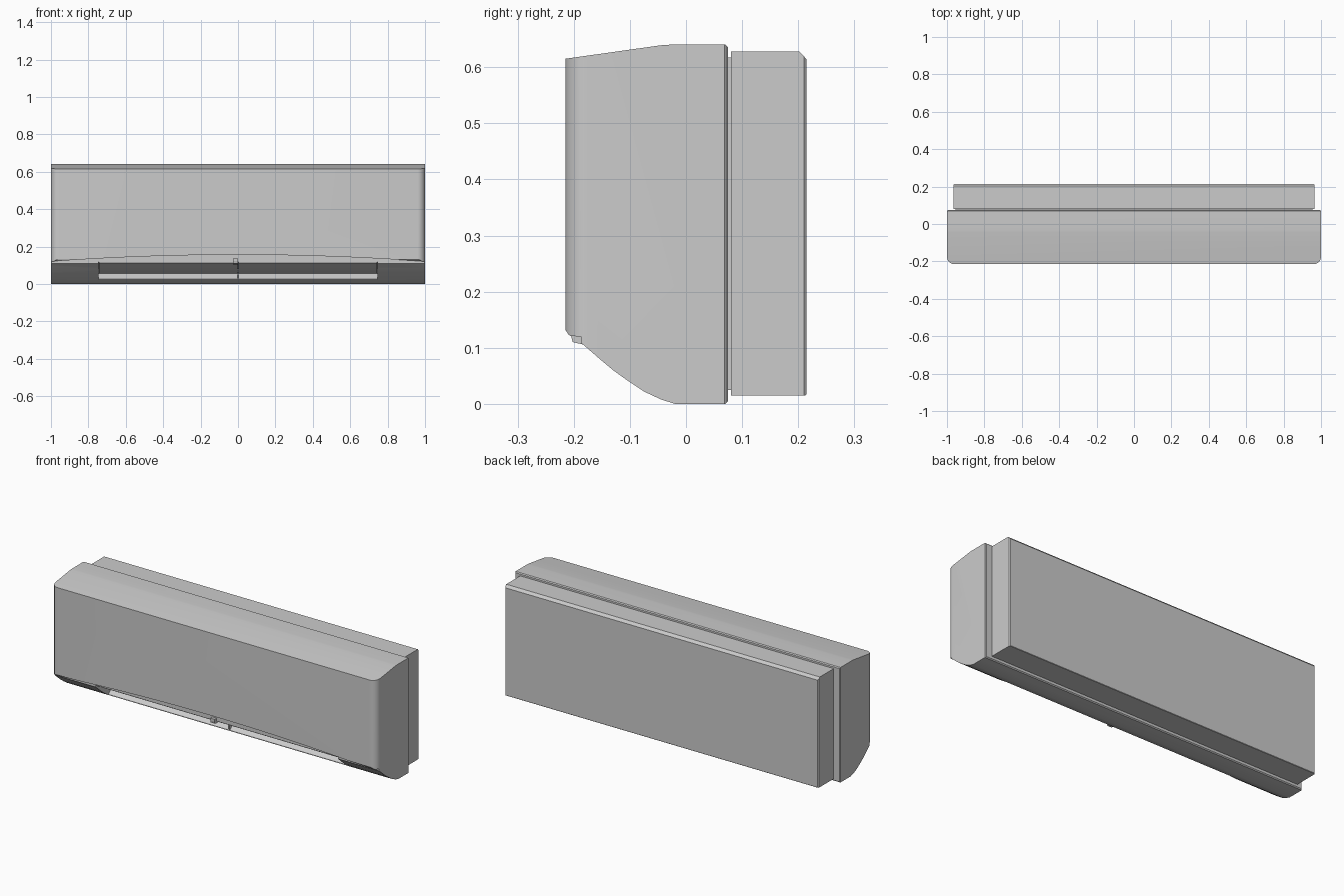
import bpy, bmesh, math

if "Cube" in bpy.data.objects:
    bpy.data.objects.remove(bpy.data.objects["Cube"])


def prism(name, pts, axis, lo, hi):
    """Extrude a 2D outline along an axis: x -> (y,z), y -> (x,z), z -> (x,y)."""
    place = {'x': lambda a, b, t: (t, a, b),
             'y': lambda a, b, t: (a, t, b),
             'z': lambda a, b, t: (a, b, t)}[axis]
    bm = bmesh.new()
    ends = [[bm.verts.new(place(a, b, t)) for a, b in pts] for t in (lo, hi)]
    for ring in ends:
        bm.faces.new(ring)
    n = len(pts)
    for i in range(n):
        j = (i + 1) % n
        bm.faces.new((ends[0][i], ends[0][j], ends[1][j], ends[1][i]))
    bmesh.ops.recalc_face_normals(bm, faces=bm.faces)
    me = bpy.data.meshes.new(name)
    bm.to_mesh(me)
    bm.free()
    ob = bpy.data.objects.new(name, me)
    bpy.context.collection.objects.link(ob)
    return ob


def boolean(ob, cutter, operation):
    mod = ob.modifiers.new("cut", 'BOOLEAN')
    mod.operation, mod.solver, mod.object = operation, 'EXACT', cutter
    bpy.context.view_layer.objects.active = ob
    bpy.ops.object.modifier_apply(modifier=mod.name)
    bpy.data.objects.remove(cutter)


def smooth(ob, angle=30):
    bpy.ops.object.select_all(action='DESELECT')
    ob.select_set(True)
    bpy.context.view_layer.objects.active = ob
    bpy.ops.object.shade_smooth_by_angle(angle=math.radians(angle))


# Front cover: side profile with a curved underside
side = [(0.07, 0.0), (-0.02, 0.0), (-0.045, 0.008), (-0.075, 0.022), (-0.105, 0.042),
        (-0.13, 0.06), (-0.155, 0.081), (-0.185, 0.107), (-0.209, 0.123), (-0.215, 0.132),
        (-0.215, 0.615), (-0.045, 0.639), (-0.03, 0.64), (0.07, 0.64),
        (0.075, 0.635), (0.075, 0.005)]
cover = prism("front_cover", side, 'x', -1.0, 1.0)

# Rounded front corners, from an intersecting plan outline
r = 0.04
right = [(0.996, 0.08), (0.996, 0.073), (1.0, 0.069)]
right += [(1 - r + r * math.cos(a), -0.215 + r - r * math.sin(a))
          for a in (math.pi / 2 * k / 8 for k in range(9))]
plan = right + [(-x, y) for x, y in reversed(right)]
boolean(cover, prism("plan_cutter", plan, 'z', -0.1, 0.8), 'INTERSECT')

# Arched lower edge of the front panel
xs = [-1.1 + 2.2 * k / 32 for k in range(33)]
arch = [(x, 0.12 + 0.036 * (1 - x * x)) for x in xs] + [(1.1, -0.1), (-1.1, -0.1)]
boolean(cover, prism("arch_cutter", arch, 'y', -0.3, -0.187), 'DIFFERENCE')

# Air outlet recess in the underside
outlet = [(-0.08, -0.02), (-0.076, 0.026), (-0.04, 0.055), (-0.06, 0.08),
          (-0.178, 0.118), (-0.25, 0.118), (-0.25, -0.02)]
boolean(cover, prism("outlet_cutter", outlet, 'x', -0.745, 0.745), 'DIFFERENCE')
smooth(cover)

# Pair of curved louver flaps and the rib between them
flap = [(-0.046, 0.056), (-0.08, 0.066), (-0.13, 0.086), (-0.18, 0.113),
        (-0.18, 0.119), (-0.13, 0.093), (-0.08, 0.073), (-0.046, 0.063)]
for name, lo, hi in (("louver_left", -0.742, -0.003), ("louver_right", 0.003, 0.742)):
    smooth(prism(name, flap, 'x', lo, hi))
prism("louver_rib", [(-0.076, 0.026), (-0.04, 0.055), (-0.06, 0.08), (-0.085, 0.07)],
      'x', -0.003, 0.003)

# Small receiver window under the panel
prism("receiver_window", [(-0.205, 0.122), (-0.202, 0.11), (-0.18, 0.105), (-0.18, 0.135),
                          (-0.205, 0.135)], 'x', -0.027, -0.001)

# Recessed neck joining cover and back housing
prism("joining_neck", [(0.05, 0.025), (0.1, 0.025), (0.1, 0.617), (0.05, 0.617)],
      'x', -0.955, 0.955)

# Back housing with chamfered top and rear corners
back = prism("back_housing", [(0.08, 0.015), (0.213, 0.015), (0.215, 0.017), (0.215, 0.614),
                              (0.202, 0.628), (0.08, 0.628)], 'x', -0.965, 0.965)
corner = [(-0.965, 0.0), (0.965, 0.0), (0.965, 0.21), (0.96, 0.215),
          (-0.96, 0.215), (-0.965, 0.21)]
boolean(back, prism("corner_cutter", corner, 'z', -0.1, 0.8), 'INTERSECT')
